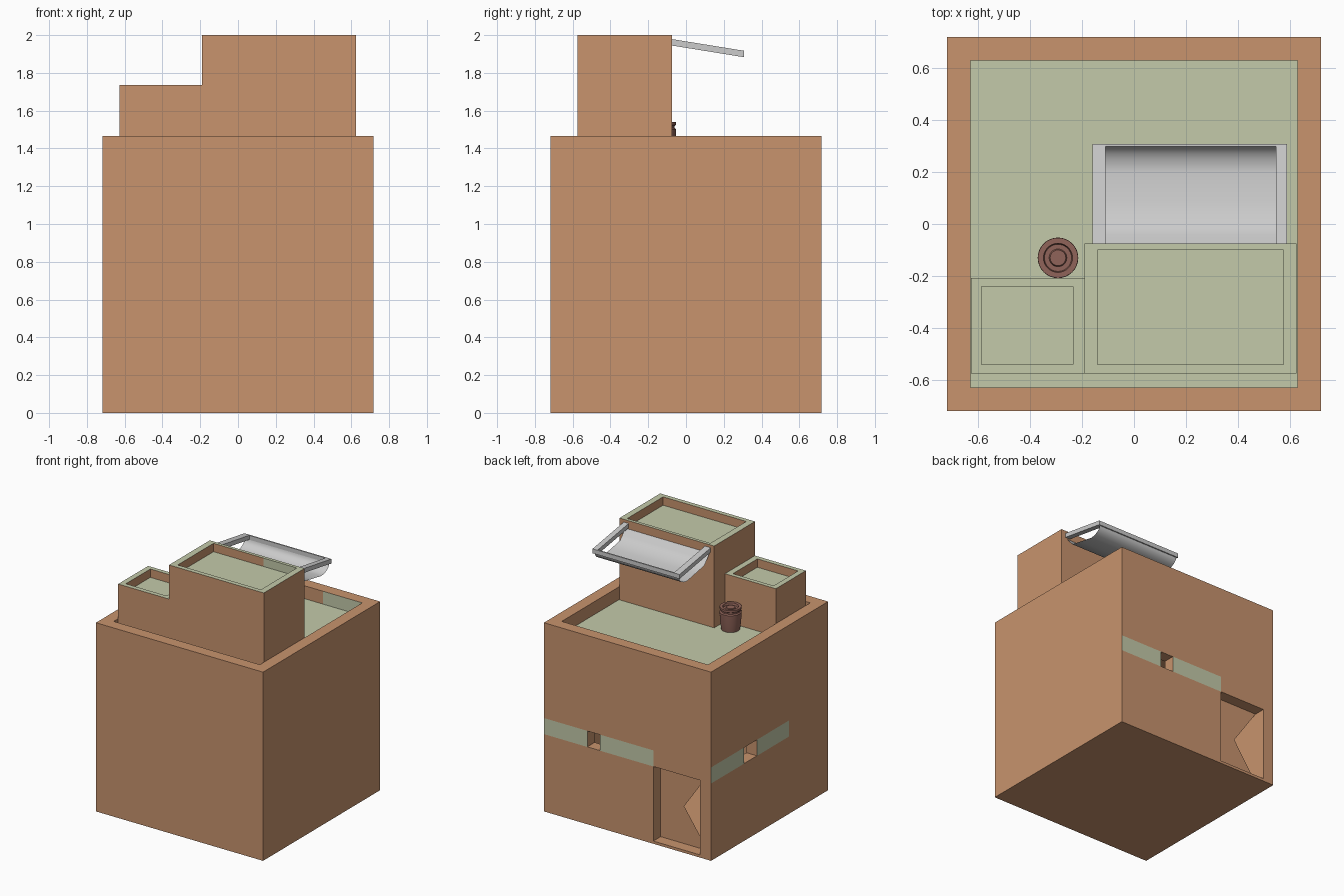
import bpy, bmesh, math
from mathutils import Vector

if "Cube" in bpy.data.objects:
    bpy.data.objects.remove(bpy.data.objects["Cube"])


def material(name, rgb):
    m = bpy.data.materials.new(name)
    m.diffuse_color = (*rgb, 1)
    m.use_nodes = True
    m.node_tree.nodes["Principled BSDF"].inputs["Base Color"].default_value = m.diffuse_color
    return m


CLAY = material("clay", (0.58, 0.295, 0.155))
GREEN = material("pale_green", (0.55, 0.59, 0.40))
DARK = material("dark_red_brown", (0.28, 0.127, 0.10))


def finish(name, bm, *mats):
    bmesh.ops.recalc_face_normals(bm, faces=bm.faces)
    me = bpy.data.meshes.new(name)
    bm.to_mesh(me)
    bm.free()
    for m in mats:
        me.materials.append(m)
    ob = bpy.data.objects.new(name, me)
    bpy.context.collection.objects.link(ob)
    return ob


def box(name, x, y, z, *mats):
    bm = bmesh.new()
    bmesh.ops.create_cube(bm, size=1)
    for v in bm.verts:
        v.co = Vector((r[0] + (c + 0.5) * (r[1] - r[0]) for c, r in zip(v.co, (x, y, z))))
    return finish(name, bm, *mats)


def cut(ob, x, y, z):
    c = box("cutter", x, y, z, CLAY)
    c.hide_render = True
    mod = ob.modifiers.new("cut", 'BOOLEAN')
    mod.operation, mod.solver, mod.object = 'DIFFERENCE', 'EXACT', c
    bpy.context.view_layer.objects.active = ob
    bpy.ops.object.modifier_apply(modifier=mod.name)
    bpy.data.objects.remove(c)


def paint_green(ob, slices, rule):
    """Slice faces along axis planes, then colour those matching the rule."""
    me = ob.data
    me.materials.clear()
    me.materials.append(CLAY)
    me.materials.append(GREEN)
    bm = bmesh.new()
    bm.from_mesh(me)
    for axis, value in slices:
        p, n = Vector(), Vector()
        p[axis], n[axis] = value, 1
        bmesh.ops.bisect_plane(bm, geom=bm.verts[:] + bm.edges[:] + bm.faces[:],
                               plane_co=p, plane_no=n)
    bm.normal_update()
    for f in bm.faces:
        f.material_index = int(rule(f.calc_center_median(), f.normal))
    bm.to_mesh(me)
    bm.free()


# Main hollow house: rooftop well, room, doorway and two windows
W, IN, TOP, FLOOR = 0.718, 0.628, 1.465, 1.365
house = box("house_walls", (-W, W), (-W, W), (0, TOP), CLAY)
cut(house, (-IN, IN), (-IN, IN), (FLOOR, 1.6))
cut(house, (-IN, IN), (-IN, IN), (0.02, 1.32))
cut(house, (-0.625, -0.222), (0.5, 0.8), (0.021, 0.60))
cut(house, (0.234, 0.345), (0.5, 0.8), (0.601, 0.724))
cut(house, (-0.8, -0.5), (0.156, 0.315), (0.601, 0.724))


def house_rule(c, n):
    if n.z > 0.5 and abs(c.z - FLOOR) < 0.01:
        return True
    if 0.6 < c.z < 0.725:
        back = c.y > 0.62 and c.x > -0.222 and abs(n.y) > 0.5
        left = c.x < -0.62 and c.y > -0.237 and abs(n.x) > 0.5
        return back or left
    return c.z > FLOOR and n.y < -0.5 and c.y > 0.5 and c.x > 0.29


paint_green(house, [(2, 0.6), (2, 0.725), (0, -0.222), (0, 0.29), (1, -0.237)], house_rule)


# Rooftop blocks with sunken tops
def roof_block(name, x, y, top, ix, iy, depth):
    ob = box(name, x, y, (FLOOR, top), CLAY)
    cut(ob, ix, iy, (top - depth, top + 0.1))
    paint_green(ob, [(0, 0.29)], lambda c, n: n.z > 0.5 or (
        n.y < -0.5 and c.y > iy[1] - 0.01 and c.x > 0.29))


roof_block("tall_roof_block", (-0.19, 0.624), (-0.575, -0.075), 2.0,
           (-0.14, 0.575), (-0.54, -0.1), 0.065)
roof_block("low_roof_block", (-0.627, -0.19), (-0.575, -0.207), 1.735,
           (-0.585, -0.235), (-0.54, -0.24), 0.065)

# Awning arms, sloping away from the wall
for name, x0, x1 in (("left_awning_arm", -0.16, -0.11), ("right_awning_arm", 0.545, 0.587)):
    arm = box(name, (x0, x1), (-0.076, 0.308), (0, 0.034))
    for v in arm.data.vertices:
        v.co.z += 1.945 - 0.062 * (v.co.y + 0.076) / 0.384
box("awning_front_bar", (-0.16, 0.587), (0.298, 0.308), (1.883, 1.917))

# Hanging awning sheet, a curved trough between the arms
profile = [(-0.075, 1.935), (-0.04, 1.893), (-0.01, 1.862), (0.09, 1.843), (0.20, 1.823)]
profile += [(0.20 + 0.10 * math.sin(a), 1.89 - 0.067 * math.cos(a))
            for a in (math.radians(15 * i) for i in range(1, 7))]
bm = bmesh.new()
rows = [[bm.verts.new((x, y, z)) for x in (-0.15, 0.575)] for y, z in profile]
for a, b in zip(rows, rows[1:]):
    bm.faces.new((a[0], a[1], b[1], b[0]))
sheet = finish("awning_sheet", bm)
for p in sheet.data.polygons:
    p.use_smooth = True

# Lidded pot beside the blocks, turned from a profile
SEG = 32
pot = [(0.066, FLOOR), (0.074, 1.42), (0.078, 1.50), (0.070, 1.508), (0.070, 1.518),
       (0.077, 1.524), (0.077, 1.54), (0.056, 1.54), (0.052, 1.524), (0.034, 1.524),
       (0.030, 1.534)]
bm = bmesh.new()
rings = [[bm.verts.new((-0.292 + r * math.cos(2 * math.pi * i / SEG),
                        -0.13 + r * math.sin(2 * math.pi * i / SEG), z))
          for i in range(SEG)] for r, z in pot]
for a, b in zip(rings, rings[1:]):
    for i in range(SEG):
        j = (i + 1) % SEG
        bm.faces.new((a[i], a[j], b[j], b[i]))
bm.faces.new(rings[0])
bm.faces.new(rings[-1])
jar = finish("lidded_pot", bm, DARK)
bpy.ops.object.select_all(action='DESELECT')
jar.select_set(True)
bpy.context.view_layer.objects.active = jar
bpy.ops.object.shade_smooth_by_angle(angle=math.radians(30))
